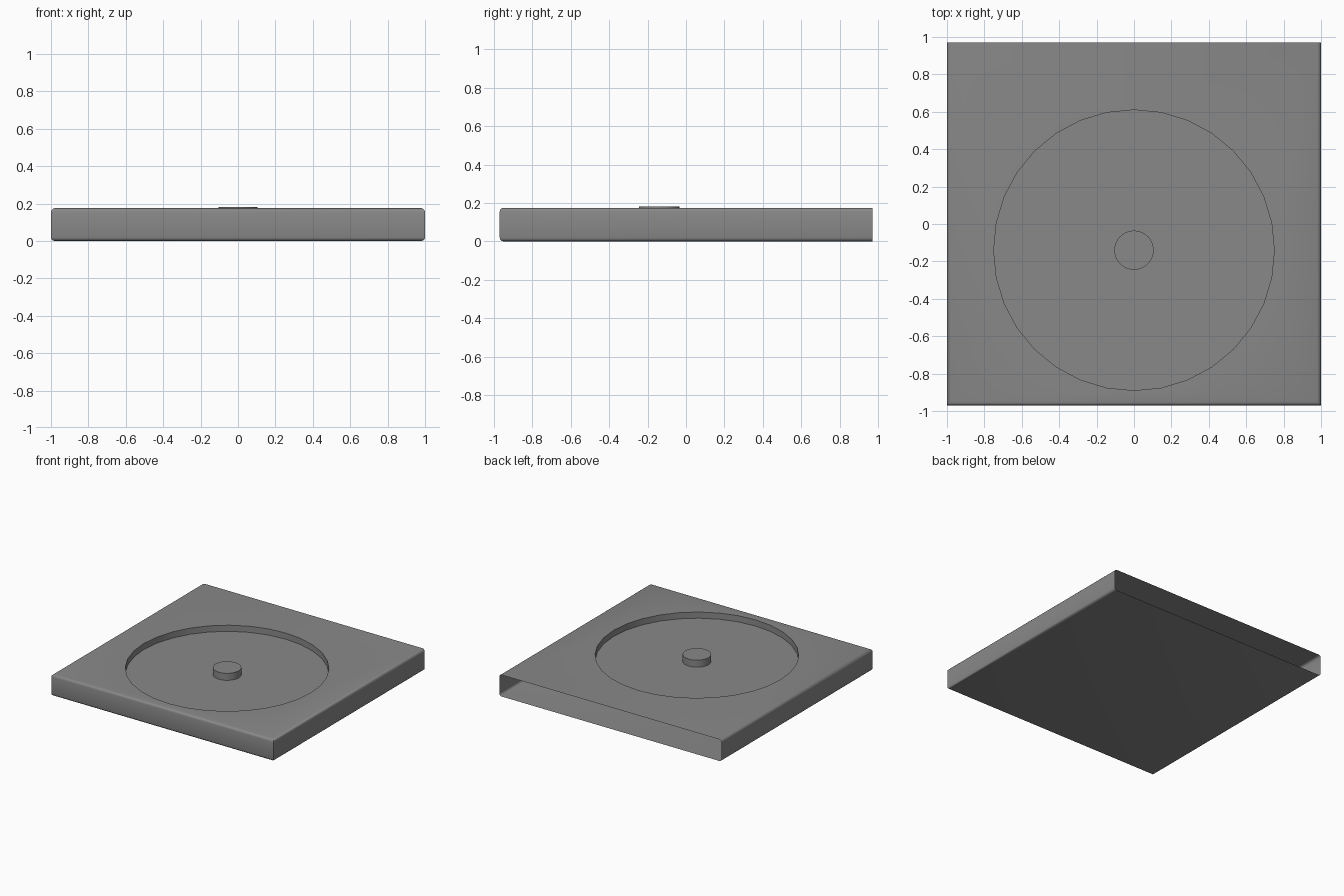
import bpy, bmesh, math

if "Cube" in bpy.data.objects:
    bpy.data.objects.remove(bpy.data.objects["Cube"], do_unlink=True)

HALF_X, HALF_Y, HEIGHT = 1.0, 0.97, 0.175
ROUND, STEPS, SIDES = 0.02, 3, 32
CENTRE_Y, RECESS_R, RECESS_Z = -0.14, 0.75, 0.125

grey = bpy.data.materials.new("plain_grey")
grey.use_nodes = True
grey.diffuse_color = (0.25, 0.25, 0.25, 1)
grey.node_tree.nodes["Principled BSDF"].inputs["Base Color"].default_value = grey.diffuse_color


def finish(bm, name):
    mesh = bpy.data.meshes.new(name)
    bm.to_mesh(mesh)
    bm.free()
    obj = bpy.data.objects.new(name, mesh)
    bpy.context.collection.objects.link(obj)
    mesh.materials.append(grey)
    bpy.ops.object.select_all(action="DESELECT")
    obj.select_set(True)
    bpy.context.view_layer.objects.active = obj
    bpy.ops.object.shade_smooth_by_angle(angle=math.radians(40))
    return obj


def ring(bm, radius, z):
    angles = [2 * math.pi * i / SIDES for i in range(SIDES)]
    return [bm.verts.new((radius * math.cos(a), CENTRE_Y + radius * math.sin(a), z)) for a in angles]


def wall(bm, low, high):
    for i in range(SIDES):
        j = (i + 1) % SIDES
        bm.faces.new((low[i], low[j], high[j], high[i]))


# Sleeve: front and side walls with rounded top and bottom edges, open at the back
bm = bmesh.new()
arc = [math.pi / 2 * i / STEPS for i in range(STEPS + 1)]
section = [(ROUND * (1 - math.sin(a)), ROUND * (1 - math.cos(a))) for a in arc]
section += [(inset, HEIGHT - z) for inset, z in reversed(section)]
rows = []
for inset, z in section:
    x, y = HALF_X - inset, -HALF_Y + inset
    path = [(-x, HALF_Y), (-x, y), (x, y), (x, HALF_Y)]
    rows.append([bm.verts.new((px, py, z)) for px, py in path])
for low, high in zip(rows, rows[1:]):
    for i in range(3):
        bm.faces.new((low[i], low[i + 1], high[i + 1], high[i]))
bm.faces.new(reversed(rows[0]))

# Top plate with a round hole
hole = ring(bm, RECESS_R, HEIGHT)
border = []
for loop in (rows[-1], hole):
    for a, b in zip(loop, loop[1:] + loop[:1]):
        border.append(bm.edges.get((a, b)) or bm.edges.new((a, b)))
bmesh.ops.triangle_fill(bm, use_beauty=True, edges=border, normal=(0, 0, 1))
finish(bm, "sleeve_body")

# Recessed pan
bm = bmesh.new()
floor = ring(bm, RECESS_R, RECESS_Z)
wall(bm, floor, ring(bm, RECESS_R, HEIGHT))
bm.faces.new(floor)
for face in bm.faces:
    if abs(face.normal.z) < 0.5:
        face.normal_flip()
finish(bm, "round_recess")

# Centre hub
bm = bmesh.new()
top = ring(bm, 0.105, 0.182)
wall(bm, ring(bm, 0.105, RECESS_Z), top)
bm.faces.new(top)
finish(bm, "centre_hub")
